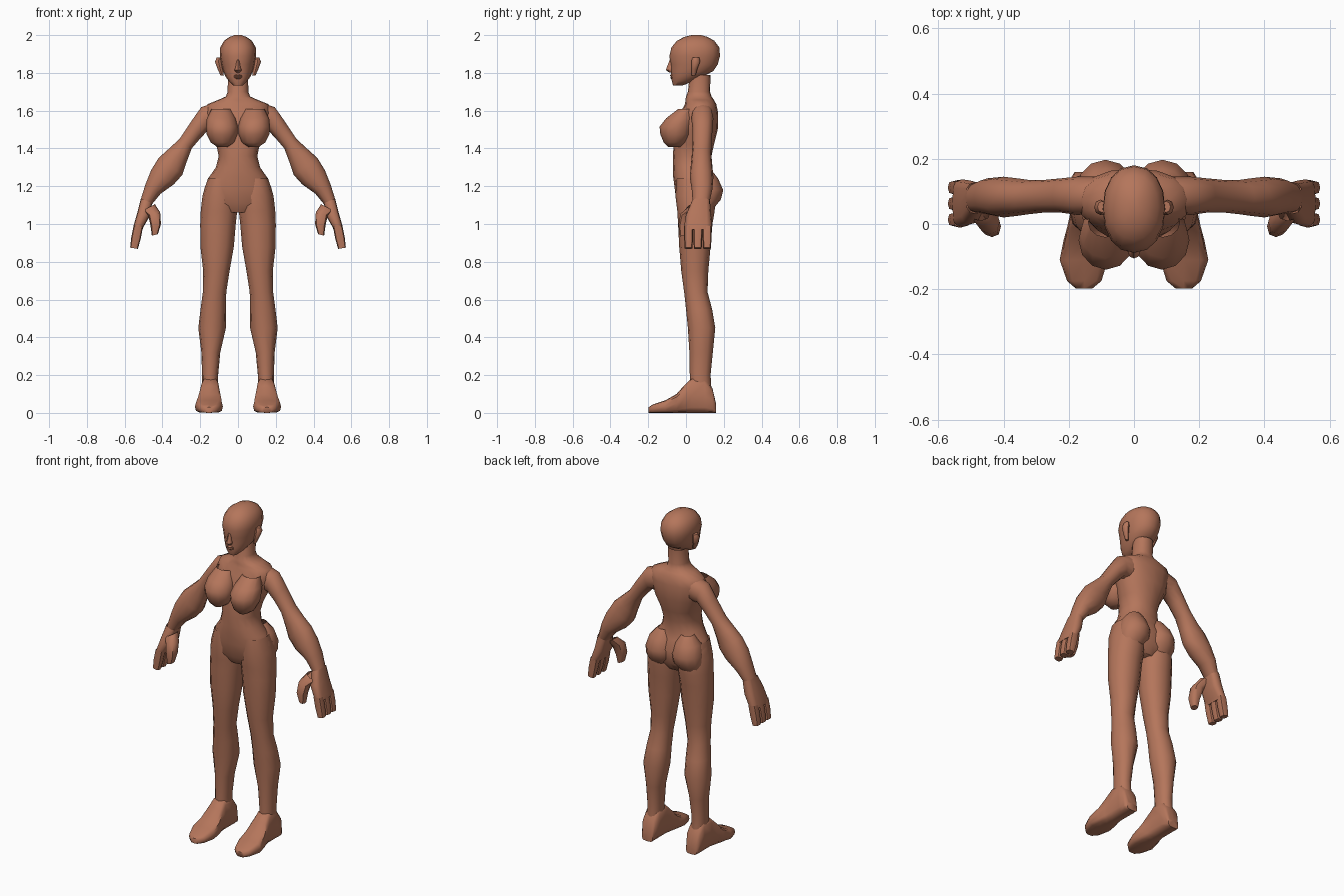
import bpy, bmesh, math
from mathutils import Vector

skin = bpy.data.materials.new("warm brown skin")
skin.diffuse_color = (0.46, 0.18, 0.105, 1)


def loft(name, rings, n=12, power=1.0, mirror=False, open_start=False, open_end=False):
    """Skin closed rings; each ring = (edge point a, edge point b, half depth vector)."""
    bm = bmesh.new()
    loops = []
    for a, b, d in rings:
        a, b, d = Vector(a), Vector(b), Vector(d)
        c, u = (a + b) / 2, (b - a) / 2
        loop = []
        for i in range(n):
            t = 2 * math.pi * i / n
            cu, sv = math.cos(t), math.sin(t)
            cu = math.copysign(abs(cu) ** power, cu) if abs(cu) > 1e-6 else 0
            sv = math.copysign(abs(sv) ** power, sv) if abs(sv) > 1e-6 else 0
            loop.append(bm.verts.new(c + u * cu + d * sv))
        loops.append(loop)
    for p, q in zip(loops, loops[1:]):
        for i in range(n):
            j = (i + 1) % n
            bm.faces.new((p[i], p[j], q[j], q[i]))
    start, end = bm.faces.new(loops[0]), bm.faces.new(loops[-1])
    bmesh.ops.recalc_face_normals(bm, faces=bm.faces[:])
    hidden = [f for f, o in ((start, open_start), (end, open_end)) if o]
    if hidden:
        bmesh.ops.delete(bm, geom=hidden, context='FACES_ONLY')
    me = bpy.data.meshes.new(name)
    bm.to_mesh(me)
    bm.free()
    me.materials.append(skin)
    ob = bpy.data.objects.new(name, me)
    bpy.context.collection.objects.link(ob)
    bpy.ops.object.select_all(action='DESELECT')
    ob.select_set(True)
    bpy.context.view_layer.objects.active = ob
    bpy.ops.object.shade_smooth_by_angle(angle=math.radians(50))
    if mirror:
        ob.modifiers.new("mirror", 'MIRROR')
    return ob


def level(z, x0, x1, yf, yb):
    """Horizontal ring from its x and y limits."""
    y = (yf + yb) / 2
    return (x0, y, z), (x1, y, z), (0, (yb - yf) / 2, 0)


def mid(z, w, yf, yb):
    return level(z, -w, w, yf, yb)


def upright(y, x0, x1, z0, z1):
    """Ring standing across the y axis."""
    z = (z0 + z1) / 2
    return (x0, y, z), (x1, y, z), (0, 0, (z1 - z0) / 2)


def limb(xo, zo, xi, zi, yf, yb):
    """Ring of an arm from its outer and inner outline points."""
    y = (yf + yb) / 2
    return (xo, y, zo), (xi, y, zi), (0, (yb - yf) / 2, 0)


# Head
loft("head", [mid(*r) for r in (
    (1.733, .024, -.068, -.02), (1.755, .048, -.075, .04), (1.78, .066, -.077, .09),
    (1.81, .079, -.08, .145), (1.845, .088, -.081, .168), (1.89, .096, -.088, .18),
    (1.935, .094, -.077, .176), (1.97, .074, -.048, .15), (1.99, .045, -.01, .115),
    (2.0, .018, .03, .08))], n=16, power=.92)
# Face details
loft("nose", [mid(*r) for r in (
    (1.803, .012, -.09, -.06), (1.815, .02, -.106, -.06),
    (1.828, .013, -.102, -.06), (1.87, .008, -.086, -.06))], n=8)
loft("lips", [mid(*r) for r in (
    (1.768, .012, -.078, -.05), (1.775, .024, -.084, -.05), (1.78, .026, -.08, -.05),
    (1.786, .024, -.086, -.05), (1.793, .01, -.08, -.05))], n=8)
loft("ear", [level(*r) for r in (
    (1.785, .075, .092, .03, .05), (1.82, .08, .108, .028, .06),
    (1.86, .085, .122, .028, .075), (1.882, .085, .112, .035, .07))],
    n=8, mirror=True)

# Neck, chest, waist and hips in one skin
loft("torso", [mid(*r) for r in (
    (1.79, .053, .02, .13), (1.70, .055, .01, .127), (1.675, .064, .0, .135),
    (1.657, .105, -.003, .148), (1.635, .16, -.005, .16), (1.59, .172, -.03, .17),
    (1.50, .15, -.05, .168), (1.42, .115, -.065, .148), (1.36, .102, -.07, .135),
    (1.30, .117, -.07, .13), (1.25, .152, -.068, .14), (1.19, .178, -.06, .165),
    (1.11, .185, -.05, .155), (1.06, .11, -.02, .12))],
    n=16, power=.9, open_start=True)
loft("breast", [level(*r) for r in (
    (1.408, .055, .11, -.095, -.03), (1.432, .02, .145, -.118, .0),
    (1.475, .003, .166, -.136, .03), (1.515, .001, .17, -.14, .04),
    (1.56, .012, .165, -.105, .05), (1.61, .035, .14, -.04, .05))],
    mirror=True, open_end=True)
loft("buttock", [level(*r) for r in (
    (1.29, .04, .115, .06, .132), (1.24, .012, .16, .03, .17),
    (1.18, .0, .175, .02, .197), (1.13, .0, .178, .02, .185),
    (1.085, .03, .165, .03, .148))], mirror=True, open_start=True)

# Legs
loft("leg", [level(*r) for r in (
    (1.24, .03, .16, -.05, .135), (1.15, .006, .188, -.056, .155),
    (1.07, .004, .197, -.046, .152), (1.0, .012, .2, -.042, .14),
    (.88, .022, .199, -.036, .13), (.75, .045, .184, -.025, .118),
    (.64, .062, .186, -.01, .114), (.55, .064, .198, .0, .138),
    (.45, .064, .21, .01, .155), (.32, .094, .194, .018, .142),
    (.2, .105, .19, .02, .13), (.12, .105, .19, .02, .135))],
    power=.92, mirror=True, open_start=True, open_end=True)
# Feet
loft("foot", [upright(*r) for r in (
    (-.198, .128, .178, 0, .03), (-.175, .1, .205, 0, .045),
    (-.11, .08, .228, 0, .066), (-.05, .085, .216, 0, .1),
    (-.01, .094, .205, 0, .145), (.03, .1, .196, 0, .185),
    (.1, .1, .196, 0, .185), (.14, .102, .194, 0, .13), (.16, .112, .182, 0, .045))],
    power=.55, mirror=True)

# Arms
loft("arm", [limb(*r) for r in (
    (.13, 1.64, .11, 1.5, .03, .145), (.195, 1.618, .155, 1.5, .028, .145),
    (.25, 1.54, .198, 1.455, .035, .14), (.31, 1.45, .245, 1.4, .035, .135),
    (.37, 1.395, .275, 1.32, .03, .135), (.42, 1.35, .295, 1.26, .025, .14),
    (.46, 1.285, .34, 1.21, .02, .145), (.49, 1.21, .41, 1.16, .03, .14),
    (.515, 1.13, .455, 1.105, .035, .125))],
    power=.92, mirror=True, open_start=True, open_end=True)
# Hands
loft("palm", [limb(*r) for r in (
    (.514, 1.135, .454, 1.11, .032, .127), (.533, 1.06, .468, 1.04, .0, .133),
    (.553, .99, .5, .985, -.01, .137), (.557, .97, .506, .968, -.008, .135))],
    power=.65, mirror=True, open_start=True)
for i, label in enumerate(("front", "middle", "back")):
    y0 = -.01 + i * .049
    loft(label + "_finger", [limb(*r) for r in (
        (.553, .99, .503, .985, y0, y0 + .048), (.565, .93, .515, .922, y0, y0 + .047),
        (.571, .875, .53, .868, y0 + .003, y0 + .044))],
        n=8, power=.7, mirror=True, open_start=True)
loft("thumb", [limb(*r) for r in (
    (.505, 1.07, .44, 1.105, .01, .075), (.475, 1.045, .412, 1.062, -.03, .045),
    (.463, .99, .408, 1.0, -.04, .025), (.456, .938, .424, .946, -.034, .012))],
    n=8, power=.8, mirror=True, open_start=True)
